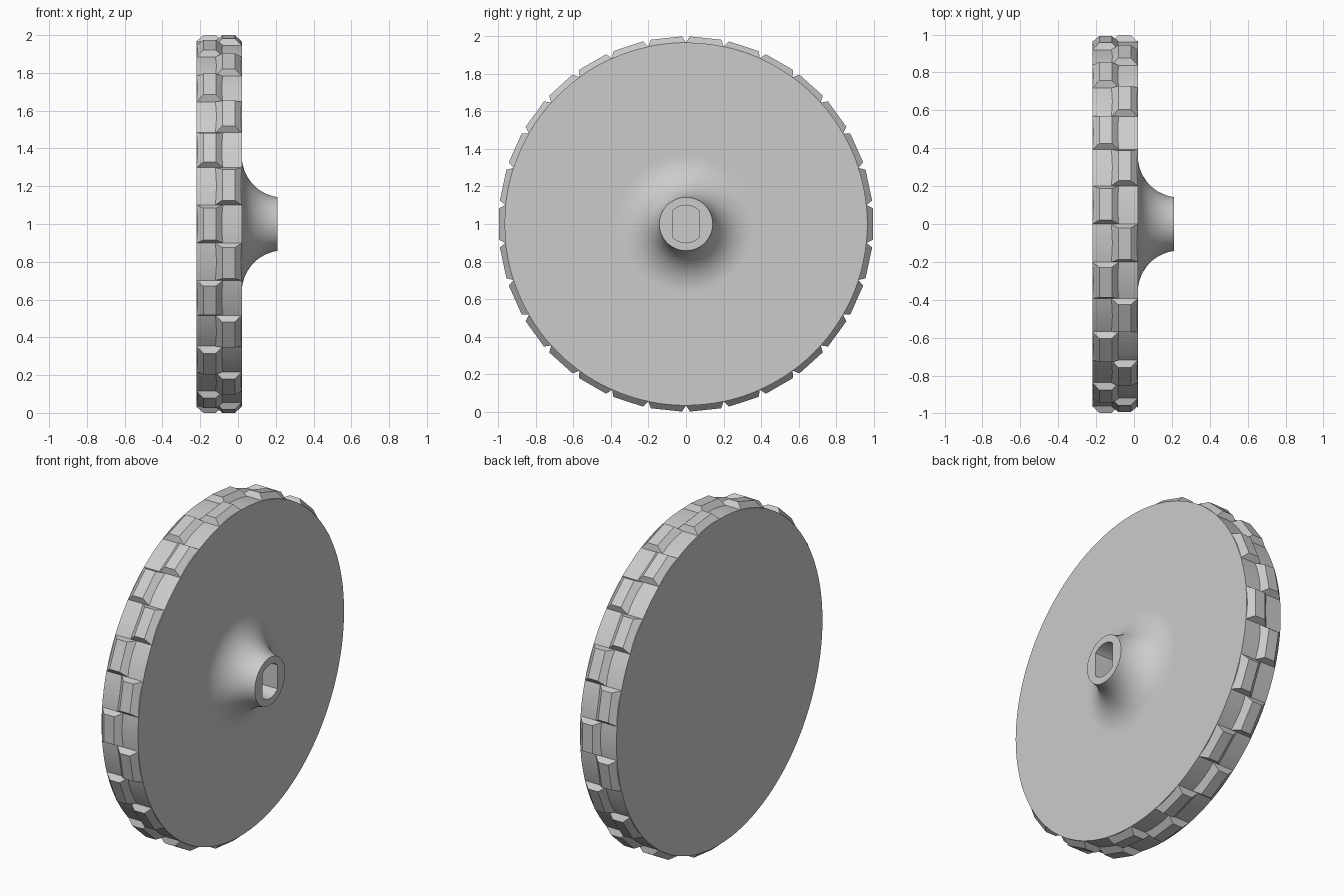
import bpy
import bmesh
from math import sin, cos, pi, radians, sqrt

cube = bpy.data.objects.get("Cube")
if cube:
    bpy.data.objects.remove(cube, do_unlink=True)

SEGMENTS = 120
BACK, FACE, HUB_END = -0.22, 0.02, 0.21
RIM = 0.967

grey = bpy.data.materials.new("light_grey")
grey.use_nodes = True
colour = (0.6, 0.6, 0.6, 1)
grey.diffuse_color = colour
grey.node_tree.nodes["Principled BSDF"].inputs["Base Color"].default_value = colour


def finish(bm, name):
    bmesh.ops.recalc_face_normals(bm, faces=bm.faces)
    mesh = bpy.data.meshes.new(name)
    bm.to_mesh(mesh)
    bm.free()
    mesh.materials.append(grey)
    obj = bpy.data.objects.new(name, mesh)
    bpy.context.collection.objects.link(obj)
    return obj


def wheel_point(x, radius, angle):
    """Point around the axle; angle 0 faces the front, 90 degrees faces up."""
    return (x, -radius * cos(angle), 1 + radius * sin(angle))


# Disc and flared hub, lofted ring by ring around the axle
def ring(bm, x, radius, flat=None):
    verts = []
    for i in range(SEGMENTS):
        px, y, z = wheel_point(x, radius, 2 * pi * i / SEGMENTS)
        if flat:
            y = max(-flat, min(flat, y))
        verts.append(bm.verts.new((px, y, z)))
    return verts


bm = bmesh.new()
rings = [ring(bm, BACK, RIM), ring(bm, FACE, RIM), ring(bm, FACE, 0.38)]
FLARE = 0.22
STEPS = 14
for i in range(STEPS + 1):
    a = radians(82) * i / STEPS
    rings.append(ring(bm, FACE + FLARE * (1 - cos(a)) * (HUB_END - FACE) / (FLARE * (1 - cos(radians(82)))),
                      0.36 - FLARE * sin(a)))
# Axle socket with two flat sides
socket_radius = 0.1
rings.append(ring(bm, HUB_END, socket_radius, socket_radius / sqrt(2)))
rings.append(ring(bm, 0, socket_radius, socket_radius / sqrt(2)))
for a, b in zip(rings, rings[1:]):
    for i in range(SEGMENTS):
        j = (i + 1) % SEGMENTS
        bm.faces.new((a[i], a[j], b[j], b[i]))
bm.faces.new(rings[0])
bm.faces.new(rings[-1])
wheel = finish(bm, "wheel_disc")
bpy.ops.object.select_all(action="DESELECT")
wheel.select_set(True)
bpy.context.view_layer.objects.active = wheel
bpy.ops.object.shade_smooth_by_angle(angle=radians(30))


# Two staggered rows of bevelled tread blocks
def tread_row(name, x0, x1, first):
    bm = bmesh.new()
    for k in range(first, 30, 2):
        mid = radians(12 * k)
        loops = []
        for inset, half, radius in ((0, 6, RIM), (0.037, 4.8, 1.0)):
            h = radians(half)
            corners = ((x0 + inset, -h), (x1 - inset, -h), (x1 - inset, h), (x0 + inset, h))
            loops.append([bm.verts.new(wheel_point(x, radius, mid + a)) for x, a in corners])
        base, top = loops
        bm.faces.new(base[::-1])
        bm.faces.new(top)
        for i in range(4):
            j = (i + 1) % 4
            bm.faces.new((base[i], base[j], top[j], top[i]))
    finish(bm, name)


tread_row("tread_row_right", BACK, -0.08, 0)
tread_row("tread_row_left", -0.12, FACE, 1)
